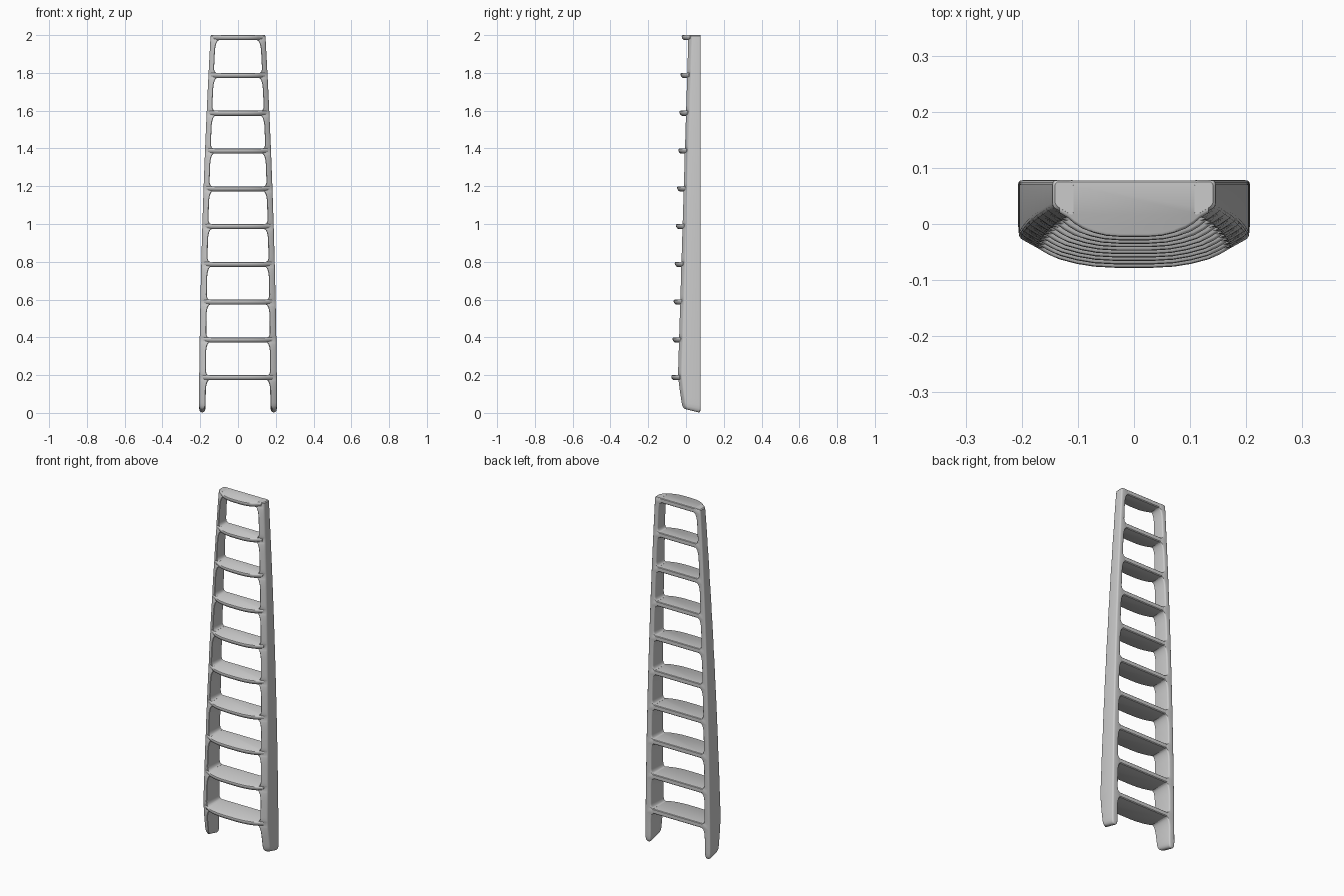
import bpy, bmesh, math
from mathutils import Vector

if "Cube" in bpy.data.objects:
    bpy.data.objects.remove(bpy.data.objects["Cube"])

BACK = 0.078      # rear plane
PITCH = 0.2       # tread spacing
THICK = 0.027     # tread thickness


def outer_x(z):
    t = z / 2
    return 0.207 - 0.012 * t - 0.05 * t * t


def inner_x(z):
    return outer_x(z) - 0.036 + 0.009 * z / 2


def front_y(z):
    if z < 0.2:
        return -0.045 + 0.02 * (0.2 - z) / 0.17
    return -0.045 + 0.055 * (z - 0.2) / 1.8


def ellipse(d, rx, rz):
    """Fillet width at distance d from the tread surface."""
    u = max(0.0, 1 - max(d, 0) / rz)
    return rx * (1 - math.sqrt(max(0.0, 1 - u * u)))


def rounded(pts, r, n=3):
    """Round the corners of a convex polygon."""
    out = []
    for i, p in enumerate(pts):
        p = Vector(p)
        a = p + (Vector(pts[i - 1]) - p).normalized() * r
        b = p + (Vector(pts[(i + 1) % len(pts)]) - p).normalized() * r
        for k in range(n + 1):
            t = k / n
            out.append(a * (1 - t) ** 2 + p * 2 * t * (1 - t) + b * t * t)
    return out


def make_object(name, rings):
    """Skin a stack of rings and cap both ends."""
    bm = bmesh.new()
    loops = [[bm.verts.new(p) for p in ring] for ring in rings]
    n = len(loops[0])
    for a, b in zip(loops, loops[1:]):
        for i in range(n):
            j = (i + 1) % n
            bm.faces.new((a[i], a[j], b[j], b[i]))
    bm.faces.new(loops[0])
    bm.faces.new(loops[-1])
    bmesh.ops.recalc_face_normals(bm, faces=bm.faces)
    mesh = bpy.data.meshes.new(name)
    bm.to_mesh(mesh)
    bm.free()
    ob = bpy.data.objects.new(name, mesh)
    bpy.context.collection.objects.link(ob)
    return ob


def smooth(ob, angle=35):
    bpy.ops.object.select_all(action='DESELECT')
    ob.select_set(True)
    bpy.context.view_layer.objects.active = ob
    bpy.ops.object.shade_smooth_by_angle(angle=math.radians(angle))


def rail_ring(z, inset=0.0, fillet=0.0):
    xo, xi = outer_x(z) - inset, inner_x(z) + inset - fillet
    yf, yb = front_y(z) + inset, BACK - inset * 0.7
    ring = rounded([(xo, yb), (xi, yb), (xi, yf), (xo, yf + 0.02)], 0.008)
    # the foot rises towards the front
    lift = 0.027 * max(0.0, 1 - z / 0.12)
    return [(p.x, p.y, z + lift * (BACK - p.y) / 0.11) for p in ring]


# side rails, with the inner face swelling into fillets at each tread
rings = [rail_ring(z, i) for z, i in
         [(0, 0.013), (0.003, 0.008), (0.01, 0.0035), (0.022, 0.001), (0.04, 0)]]
for k in range(1, 11):
    top = PITCH * k
    under = top - THICK
    for d in (0.1, 0.06, 0.04, 0.025, 0.014, 0.007, 0.003, 0.0):
        rings.append(rail_ring(under - d, 0, ellipse(d, 0.018, 0.06)))
    if k < 10:
        for d in (0.0, 0.002, 0.005, 0.01, 0.017, 0.026):
            rings.append(rail_ring(top + d, 0, ellipse(d, 0.014, 0.026)))
rings.append(rail_ring(1.995, 0, 0.014))
rings.append(rail_ring(2.0, 0.004, 0.014))
rail = make_object("side_rails", rings)
mirror = rail.modifiers.new("Mirror", 'MIRROR')
mirror.use_clip = False
smooth(rail)

# bowed treads
for k in range(1, 11):
    z = PITCH * k
    xi, yf = inner_x(z), front_y(z)
    half = [(xi + 0.015, yf + 0.010), (xi, yf + 0.001), (xi * 0.9, yf - 0.009),
            (xi * 0.78, yf - 0.018), (xi * 0.6, yf - 0.026),
            (xi * 0.42, yf - 0.031), (xi * 0.2, yf - 0.033)]
    plan = [(xi + 0.015, BACK - 0.0005)] + half
    plan += [(-x, y) for x, y in reversed(plan)]

    def level(h, back_by, shrink=0.0):
        return [(x, y + back_by if y < 0.05 else y - shrink, h) for x, y in plan]

    tread = make_object(f"tread_{k}", [
        level(z - THICK, 0.013, 0.004), level(z - THICK + 0.004, 0.007),
        level(z - 0.016, 0.002), level(z - 0.008, 0.0),
        level(z - 0.003, 0.0015), level(z - 0.0002, 0.006, 0.003)])
    smooth(tread, 40)
